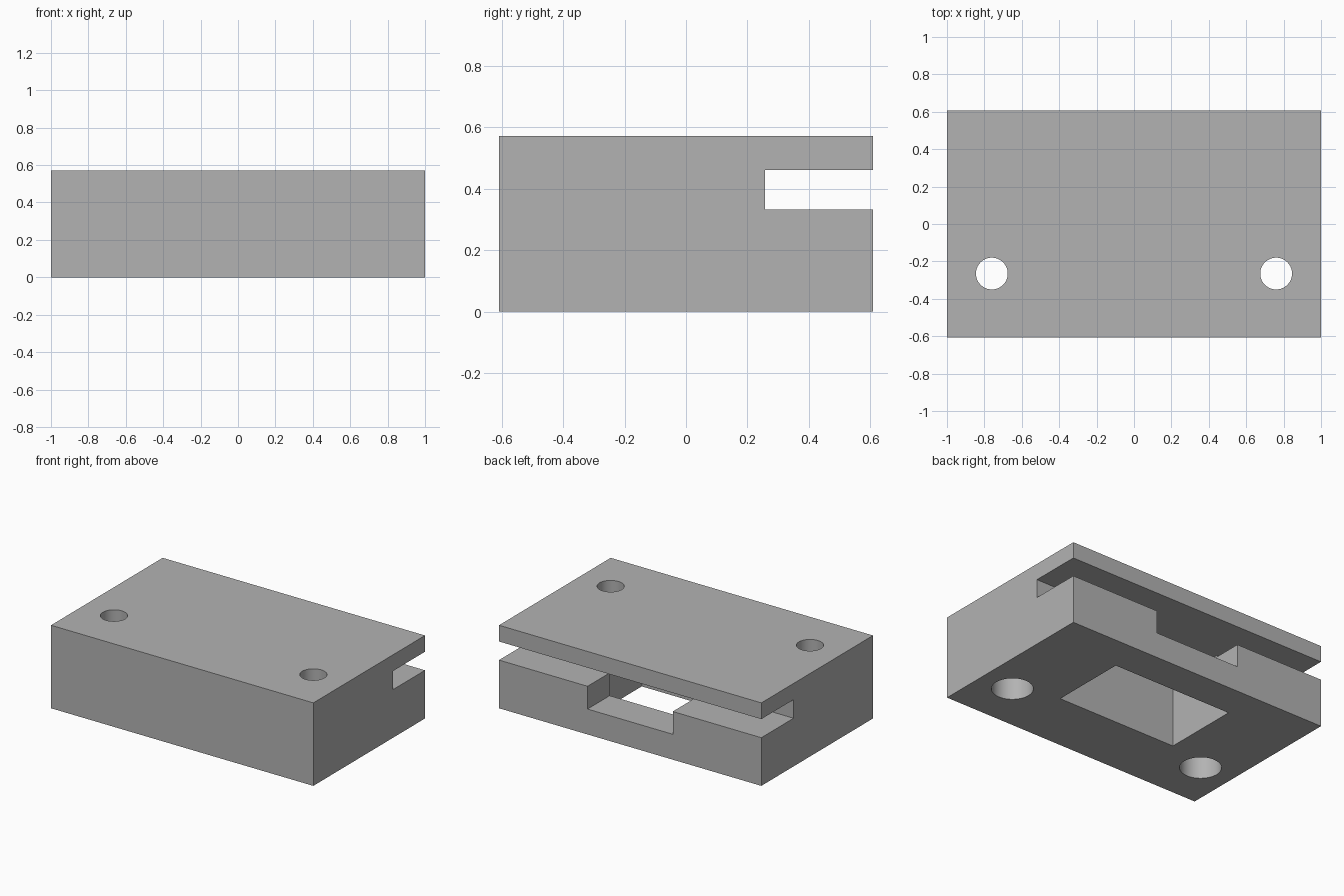
import bpy
import math

if "Cube" in bpy.data.objects:
    bpy.data.objects.remove(bpy.data.objects["Cube"], do_unlink=True)

grey = bpy.data.materials.new("plain_grey")
grey.use_nodes = True
colour = (0.45, 0.45, 0.45, 1)
grey.diffuse_color = colour
grey.node_tree.nodes["Principled BSDF"].inputs["Base Color"].default_value = colour


def block(name, x, y, z):
    """Box spanning the given (low, high) ranges."""
    spans = (x, y, z)
    bpy.ops.mesh.primitive_cube_add(size=1, location=[(a + b) / 2 for a, b in spans])
    ob = bpy.context.object
    ob.name = name
    ob.scale = [b - a for a, b in spans]
    bpy.ops.object.transform_apply(location=False, rotation=False, scale=True)
    ob.data.materials.append(grey)
    return ob


def drill(name, x, y, radius, low, high):
    """Upright round cutter."""
    bpy.ops.mesh.primitive_cylinder_add(vertices=64, radius=radius, depth=high - low,
                                        location=(x, y, (low + high) / 2))
    ob = bpy.context.object
    ob.name = name
    ob.data.materials.append(grey)
    return ob


def cut(target, cutter):
    """Subtract the cutter from the target, then discard it."""
    cutter.hide_render = True
    mod = target.modifiers.new("cut", 'BOOLEAN')
    mod.operation = 'DIFFERENCE'
    mod.solver = 'EXACT'
    mod.object = cutter
    bpy.context.view_layer.objects.active = target
    bpy.ops.object.modifier_apply(modifier=mod.name)
    bpy.data.objects.remove(cutter, do_unlink=True)


TOP, BACK = 0.572, 0.608
FLOOR, CEILING = 0.332, 0.46

# Solid housing
body = block("housing", (-1, 1), (-BACK, BACK), (0, TOP))

# Full-width slot from the back
cut(body, block("slot_cutter", (-2, 2), (0.257, 1), (FLOOR, CEILING)))

# Window open at the bottom, reaching up to the slot ceiling
cut(body, block("window_cutter", (-0.455, 0.455), (-0.168, 0.367), (-1, CEILING)))

# Shallow notch from the window out through the back
cut(body, block("notch_cutter", (-0.325, 0.325), (0.3, 1), (0.175, 0.4)))

# Screw holes with a wider bore underneath
for side in (-1, 1):
    cut(body, drill("hole_cutter", side * 0.76, -0.265, 0.085, -1, 1))
    cut(body, drill("bore_cutter", side * 0.76, -0.265, 0.13, -1, FLOOR))

bpy.ops.object.select_all(action='DESELECT')
body.select_set(True)
bpy.context.view_layer.objects.active = body
bpy.ops.object.shade_smooth_by_angle(angle=math.radians(30))
